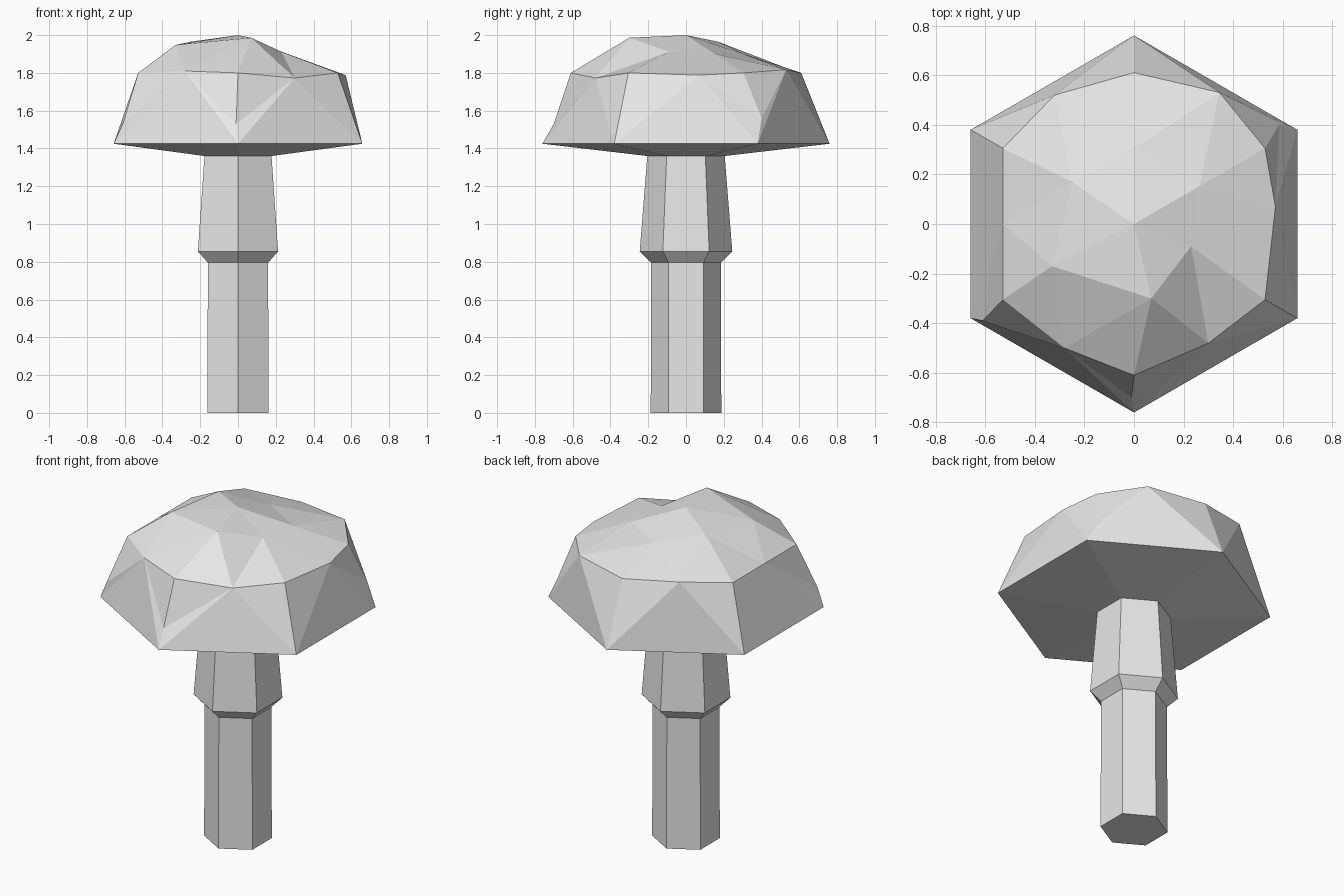
import bpy
import bmesh
from math import cos, sin, radians
from mathutils import Vector

SIDES = 6

cube = bpy.data.objects.get("Cube")
if cube:
    bpy.data.objects.remove(cube, do_unlink=True)

grey = bpy.data.materials.new("plain_grey")
grey.use_nodes = True
colour = (0.8, 0.8, 0.8, 1)
grey.diffuse_color = colour
grey.node_tree.nodes["Principled BSDF"].inputs["Base Color"].default_value = colour


def ring(radius, z):
    """Corners of a hexagon, starting at the left back and going round."""
    angles = [radians(30 + 360 / SIDES * i) for i in range(SIDES)]
    return [Vector((radius * cos(a), radius * sin(a), z)) for a in angles]


def add_points(bm, points):
    return [bm.verts.new(p) for p in points]


def bridge(bm, low, high):
    for i in range(SIDES):
        j = (i + 1) % SIDES
        bm.faces.new((low[i], low[j], high[j], high[i]))


def finish(bm, name):
    bmesh.ops.recalc_face_normals(bm, faces=bm.faces)
    mesh = bpy.data.meshes.new(name)
    bm.to_mesh(mesh)
    bm.free()
    mesh.materials.append(grey)
    obj = bpy.data.objects.new(name, mesh)
    bpy.context.collection.objects.link(obj)


def midpoints(a, b, moved):
    """Halfway points, some of them knocked out of place for a hewn look."""
    mids = [(p + q) / 2 for p, q in zip(a, b)]
    for i, place in moved.items():
        mids[i] = Vector(place)
    return mids


# Stem: thin foot, collar and tapering neck
bm = bmesh.new()
rings = [add_points(bm, ring(r, z)) for r, z in
         ((0.187, 0), (0.184, 0.795), (0.245, 0.855), (0.205, 1.36))]
bm.faces.new(rings[0])
for low, high in zip(rings, rings[1:]):
    bridge(bm, low, high)
finish(bm, "stem")

# Cap: rim, shoulder and peak, with uneven points between them
rim_pos, shoulder_pos = ring(0.76, 1.425), ring(0.61, 1.8)
peak_pos = Vector((0, 0, 2))
next_shoulder = shoulder_pos[1:] + shoulder_pos[:1]
notch_pos = midpoints(rim_pos, shoulder_pos, {
    0: (0.585, 0.40, 1.56), 3: (-0.61, -0.39, 1.53), 4: (-0.01, -0.70, 1.53)})
edge_pos = midpoints(shoulder_pos, next_shoulder, {
    0: (0.345, 0.53, 1.817), 1: (-0.32, 0.52, 1.83), 3: (-0.28, -0.50, 1.81),
    4: (0.30, -0.48, 1.773), 5: (0.57, 0.07, 1.788)})
spoke_pos = midpoints(shoulder_pos, [peak_pos] * SIDES, {
    2: (-0.25, 0.17, 1.965), 3: (-0.33, -0.17, 1.948),
    4: (0.07, -0.30, 1.986), 5: (0.23, -0.09, 1.912)})

bm = bmesh.new()
rim, shoulder, notch, edge, spoke = (
    add_points(bm, p) for p in (rim_pos, shoulder_pos, notch_pos, edge_pos, spoke_pos))
peak = bm.verts.new(peak_pos)
for i in range(SIDES):
    j = (i + 1) % SIDES
    # Side facets fan out from the middle of the shoulder edge
    fan = (shoulder[i], notch[i], rim[i], rim[j], notch[j], shoulder[j])
    for a, b in zip(fan, fan[1:]):
        bm.faces.new((edge[i], a, b))
    # Crown facets
    bm.faces.new((peak, spoke[i], spoke[j]))
    bm.faces.new((spoke[i], shoulder[i], edge[i]))
    bm.faces.new((spoke[i], edge[i], spoke[j]))
    bm.faces.new((spoke[j], edge[i], shoulder[j]))
# Underside slopes in to the stem
bridge(bm, add_points(bm, ring(0.205, 1.36)), rim)
finish(bm, "cap")
